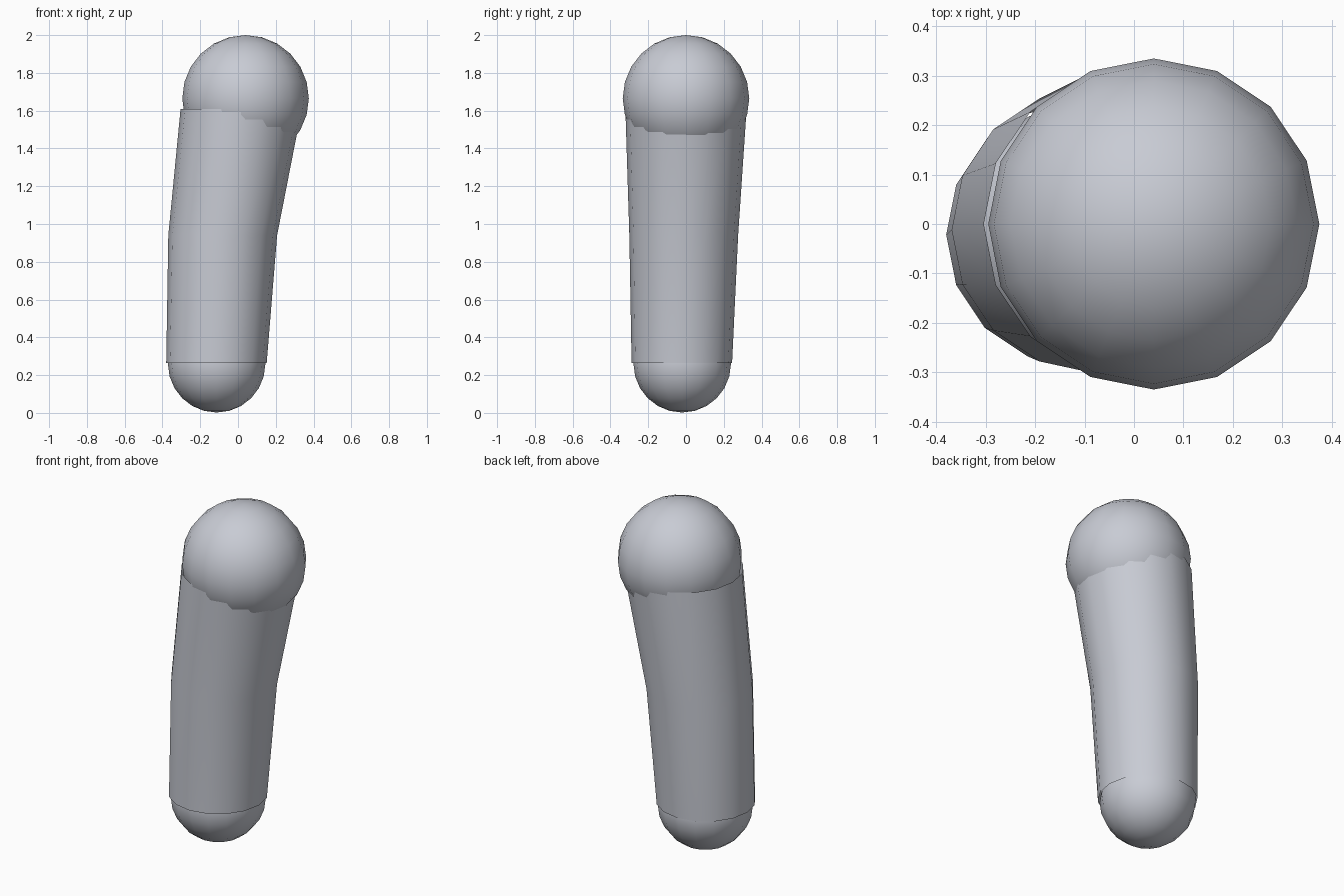
import bpy, bmesh, math
from mathutils import Vector

cube = bpy.data.objects.get("Cube")
if cube:
    bpy.data.objects.remove(cube, do_unlink=True)

SIDES = 16

# Single pale grey colour
grey = bpy.data.materials.new("pale_grey")
grey.use_nodes = True
colour = (0.58, 0.60, 0.66, 1)
grey.diffuse_color = colour
grey.node_tree.nodes["Principled BSDF"].inputs["Base Color"].default_value = colour


def finish(name, bm):
    bmesh.ops.recalc_face_normals(bm, faces=bm.faces)
    mesh = bpy.data.meshes.new(name)
    bm.to_mesh(mesh)
    bm.free()
    mesh.materials.append(grey)
    mesh.shade_smooth()
    obj = bpy.data.objects.new(name, mesh)
    bpy.context.collection.objects.link(obj)
    return obj


def ball(name, centre, radius):
    bm = bmesh.new()
    bmesh.ops.create_uvsphere(bm, u_segments=SIDES, v_segments=12, radius=radius)
    bmesh.ops.translate(bm, verts=bm.verts, vec=centre)
    return finish(name, bm)


def tube(name, sections):
    """Open tube through (x, y, z, radius) sections."""
    bm = bmesh.new()
    rings = []
    for x, y, z, r in sections:
        angles = [math.tau * i / SIDES for i in range(SIDES)]
        rings.append([bm.verts.new((x + r * math.cos(a), y + r * math.sin(a), z))
                      for a in angles])
    for low, high in zip(rings, rings[1:]):
        for i in range(SIDES):
            j = (i + 1) % SIDES
            bm.faces.new((low[i], low[j], high[j], high[i]))
    return finish(name, bm)


# Rounded ends
ball("upper_joint", Vector((0.04, 0, 1.665)), 0.335)
ball("lower_joint", Vector((-0.113, -0.02, 0.26)), 0.258)

# Bent, tapering limb between them
tube("limb", [(-0.114, -0.022, 0.265, 0.266),
              (-0.081, -0.012, 0.94, 0.288),
              (0.017, 0, 1.61, 0.321)])
